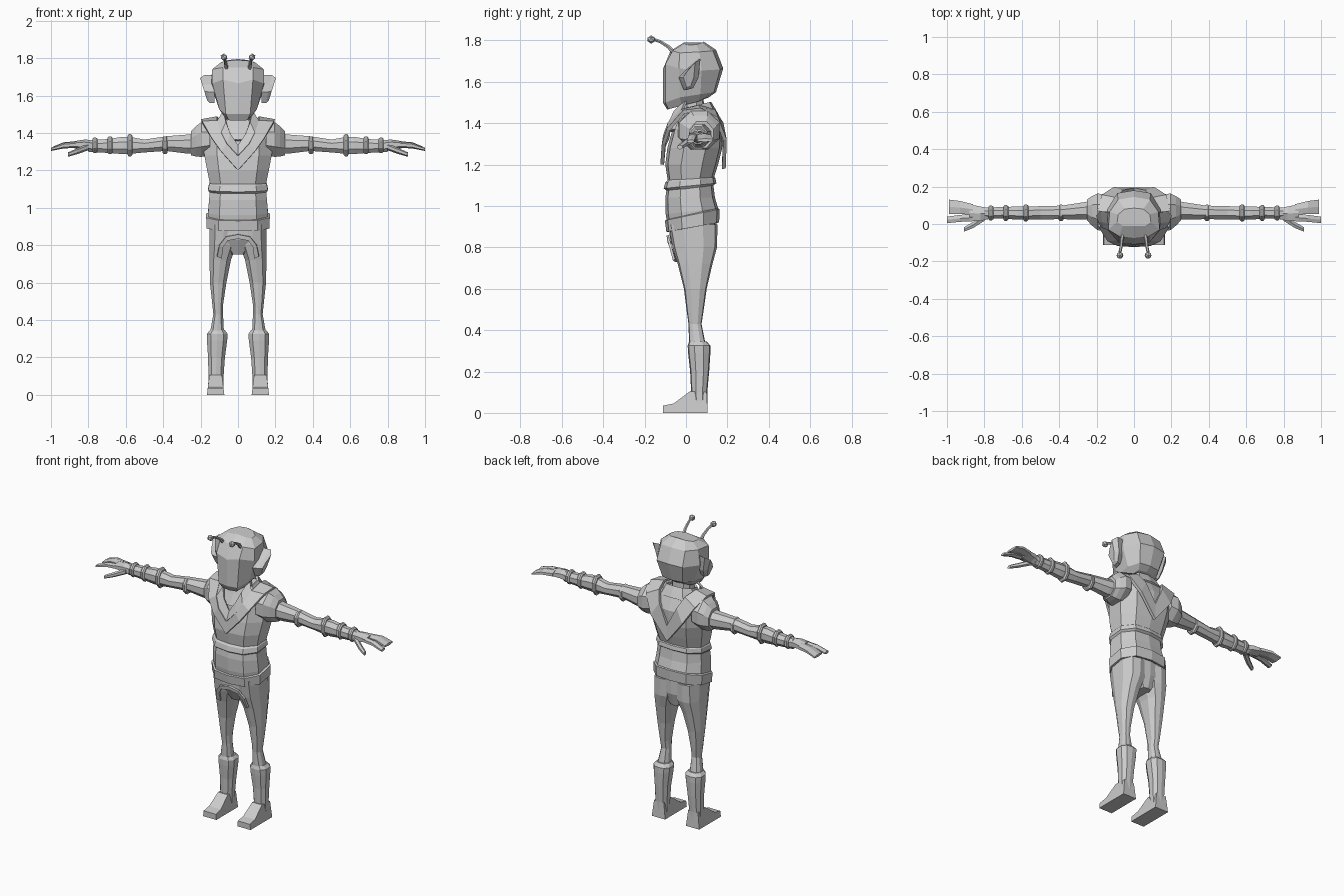
import bpy, bmesh, math
from mathutils import Vector

grey = bpy.data.materials.new("plain_grey")
grey.diffuse_color = (0.6, 0.6, 0.6, 1)


def finish(name, bm, mirror=False, solid=0):
    bmesh.ops.remove_doubles(bm, verts=bm.verts, dist=1e-5)
    bmesh.ops.recalc_face_normals(bm, faces=bm.faces)
    me = bpy.data.meshes.new(name)
    bm.to_mesh(me)
    bm.free()
    me.materials.append(grey)
    ob = bpy.data.objects.new(name, me)
    bpy.context.collection.objects.link(ob)
    if solid:
        m = ob.modifiers.new("thickness", 'SOLIDIFY')
        m.thickness = solid
        m.offset = 0
    if mirror:
        m = ob.modifiers.new("mirror", 'MIRROR')
        m.use_clip = True
    return ob


def loft(name, rings, mirror=False, closed=True, caps=True, solid=0):
    bm = bmesh.new()
    rows = [[bm.verts.new(p) for p in r] for r in rings]
    n = len(rows[0])
    for a, b in zip(rows, rows[1:]):
        for i in range(n if closed else n - 1):
            j = (i + 1) % n
            bm.faces.new((a[i], a[j], b[j], b[i]))
    if caps:
        bm.faces.new(rows[0])
        bm.faces.new(rows[-1])
    return finish(name, bm, mirror, solid)


def section(x0, x1, yf, yb, zf, zb=None):
    """Ten-sided level or tilted cross-section."""
    zb = zf if zb is None else zb
    cx, w = (x0 + x1) / 2, (x1 - x0) / 2
    half = [(0, 0), (.62, .05), (1, .3), (1, .7), (.62, .95), (0, 1)]
    pts = half + [(-x, t) for x, t in half[4:0:-1]]
    return [(cx + x * w, yf + (yb - yf) * t, zf + (zb - zf) * t) for x, t in pts]


def body(w, yf, yb, zf, zb=None):
    return section(-w, w, yf, yb, zf, zb)


def limb(x, y, z, ry, rz, n=8):
    """Cross-section of a part running along x."""
    return [(x, y + ry * math.cos((i + .5) * math.tau / n) * 1.06,
             z + rz * math.sin((i + .5) * math.tau / n) * 1.06) for i in range(n)]


def tube(name, path, radii, n=6):
    rings = []
    for i, p in enumerate(path):
        d = Vector(path[min(i + 1, len(path) - 1)]) - Vector(path[max(i - 1, 0)])
        q = d.to_track_quat('Z', 'Y')
        rings.append([Vector(p) + q @ Vector((radii[i] * math.cos(k * math.tau / n),
                      radii[i] * math.sin(k * math.tau / n), 0)) for k in range(n)])
    return loft(name, rings, mirror=True)


# head: half rings from chin to crown, front centre round to back centre
head = [
    [(0, -.09, 1.465), (.05, -.085, 1.468), (.07, -.02, 1.485), (.07, .06, 1.505), (.05, .1, 1.525), (0, .11, 1.525)],
    [(0, -.112, 1.5), (.065, -.1, 1.5), (.1, -.03, 1.525), (.105, .07, 1.54), (.07, .135, 1.55), (0, .145, 1.55)],
    [(0, -.11, 1.665), (.08, -.1, 1.685), (.138, -.035, 1.665), (.145, .075, 1.655), (.09, .165, 1.66), (0, .18, 1.665)],
    [(0, -.075, 1.75), (.08, -.065, 1.75), (.138, -.03, 1.74), (.13, .065, 1.745), (.085, .13, 1.75), (0, .145, 1.755)],
    [(0, -.01, 1.79), (.06, -.01, 1.785), (.09, .01, 1.778), (.085, .05, 1.78), (.05, .08, 1.79), (0, .085, 1.795)],
]
loft("head", [r + [(-x, y, z) for x, y, z in r[4:0:-1]] for r in head])

# pointed ears
ear = [(-.01, 1.56), (-.035, 1.62), (.0, 1.66), (.06, 1.71), (.05, 1.62), (.025, 1.57)]
loft("ear", [[(.125, y, z) for y, z in ear],
             [(.15 + (z - 1.56) * .2, y + .01, z) for y, z in ear],
             [(.165 + (z - 1.56) * .25, .02 + (y - .02) * .6, 1.63 + (z - 1.63) * .8) for y, z in ear]], mirror=True)

# antennae with ball tips
tube("antenna", [(.06, -.05, 1.73), (.065, -.085, 1.77), (.07, -.125, 1.795), (.075, -.15, 1.803)],
     [.012, .009, .008, .008])
bm = bmesh.new()
bmesh.ops.create_icosphere(bm, subdivisions=1, radius=.02)
bmesh.ops.translate(bm, verts=bm.verts, vec=(.075, -.168, 1.805))
finish("antenna_tip", bm, mirror=True)

# neck and flared collar
loft("neck", [body(.065, -.03, .09, 1.38), body(.06, -.03, .085, 1.53)])
loft("collar", [body(.12, -.075, .15, 1.36, 1.44), body(.1, -.045, .13, 1.42, 1.475),
                body(.085, -.025, .115, 1.465, 1.5)], caps=False, solid=.015)

# tunic
loft("tunic", [body(.155, -.085, .15, .885, .93), body(.16, -.098, .155, .96, .99),
               body(.155, -.1, .14, 1.04), body(.148, -.088, .13, 1.12),
               body(.165, -.1, .155, 1.2), body(.18, -.09, .175, 1.28),
               body(.185, -.065, .178, 1.37), body(.175, -.035, .145, 1.44),
               body(.1, -.03, .12, 1.45, 1.47)])
loft("waist_roll", [body(.15, -.088, .132, 1.07, 1.1), body(.16, -.108, .147, 1.085, 1.11),
                    body(.155, -.1, .142, 1.115, 1.135), body(.145, -.085, .13, 1.13, 1.145)], caps=False)
loft("hem_band", [body(.155, -.085, .15, .875, .92), body(.168, -.095, .16, .875, .92),
                  body(.17, -.102, .163, .93, .985), body(.158, -.09, .15, .935, .99)], caps=False)

# V-shaped yoke running over each shoulder, front to back
outer = [(0, -.115, 1.2), (.09, -.108, 1.3), (.14, -.085, 1.37), (.19, -.01, 1.455), (.195, .07, 1.465),
         (.17, .15, 1.42), (.11, .188, 1.32), (0, .183, 1.18)]
inner = [(0, -.11, 1.275), (.06, -.102, 1.34), (.09, -.08, 1.4), (.11, -.02, 1.46), (.11, .06, 1.48),
         (.09, .135, 1.46), (.06, .172, 1.4), (0, .185, 1.28)]
loft("yoke", [outer, inner], mirror=True, closed=False, caps=False, solid=.018)
# narrow inner lapel
edge = [(x * .7, y + .025, z + .055) for x, y, z in inner[:4]]
loft("lapel", [inner[:4], edge], mirror=True, closed=False, caps=False, solid=.012)

# shoulder caps, sleeves and bracers
loft("shoulder_cap", [limb(.15, .06, 1.37, .1, .09), limb(.195, .065, 1.365, .1, .095),
                      limb(.225, .07, 1.355, .08, .083), limb(.25, .075, 1.345, .058, .066)], mirror=True)
arm = [(.2, .075, 1.345, .055, .055), (.27, .07, 1.34, .047, .052), (.385, .062, 1.343, .037, .04),
       (.5, .06, 1.33, .036, .035), (.57, .058, 1.333, .036, .045), (.62, .058, 1.333, .036, .047),
       (.69, .06, 1.33, .032, .038), (.8, .058, 1.33, .03, .032)]
loft("arm", [limb(*a) for a in arm], mirror=True)
for name, x, ry, rz in (("upper_arm_band", .39, .045, .049), ("elbow_band", .578, .046, .061),
                        ("forearm_band", .685, .043, .049), ("wrist_band", .765, .04, .042)):
    loft(name, [limb(x - .013, .059, 1.334, ry * .85, rz * .85), limb(x - .006, .059, 1.334, ry, rz),
                limb(x + .006, .059, 1.334, ry, rz), limb(x + .013, .059, 1.334, ry * .85, rz * .85)], mirror=True)

# hands: palm, wide finger group, single finger, thumb
hand = {
    "palm": [(.78, .055, 1.33, .032, .03), (.82, .055, 1.337, .042, .026), (.88, .06, 1.337, .048, .017)],
    "finger_group": [(.86, .078, 1.337, .03, .017), (.93, .088, 1.336, .038, .014), (.99, .092, 1.318, .042, .008)],
    "index_finger": [(.86, .035, 1.337, .022, .016), (.93, .03, 1.332, .02, .014), (1, .022, 1.312, .019, .008)],
    "thumb": [(.8, .035, 1.325, .02, .017), (.86, -.005, 1.302, .018, .015), (.91, -.03, 1.284, .013, .011)],
}
for name, rows in hand.items():
    loft(name, [limb(*r, n=6) for r in rows], mirror=True)

# pelvis with raised front arch
loft("pelvis", [body(.145, -.08, .148, .92), body(.12, -.078, .148, .83), body(.04, -.035, .125, .75)])
arch_out = [(.112, -.058, .74), (.1, -.074, .8), (.065, -.086, .845), (0, -.088, .858)]
arch_in = [(.088, -.045, .73), (.08, -.07, .79), (.055, -.083, .825), (0, -.085, .835)]
loft("front_arch", [arch_out, arch_in], mirror=True, closed=False, caps=False, solid=.012)

# legs, boots and feet
legs = [(.0, .152, -.085, .152, .91), (.008, .152, -.065, .15, .8), (.038, .152, -.04, .128, .72),
        (.062, .15, -.01, .1, .6), (.08, .137, .005, .083, .48), (.08, .132, .012, .075, .43),
        (.075, .15, .015, .095, .33)]
loft("leg", [section(*r) for r in legs], mirror=True)
boots = [(.07, .15, .015, .1, .345), (.055, .167, .008, .118, .325), (.058, .166, .01, .118, .29),
         (.07, .16, .02, .112, .2), (.077, .158, .025, .103, .1), (.077, .16, .03, .103, .03)]
loft("boot", [section(*r) for r in boots], mirror=True)
foot = [(-.112, 0), (-.112, .035), (-.06, .045), (.02, .105), (.1, .1), (.105, 0)]
loft("foot", [[(.073 + z * .12, y, z) for y, z in foot],
              [(.166 - z * .12, y, z) for y, z in foot]], mirror=True)
